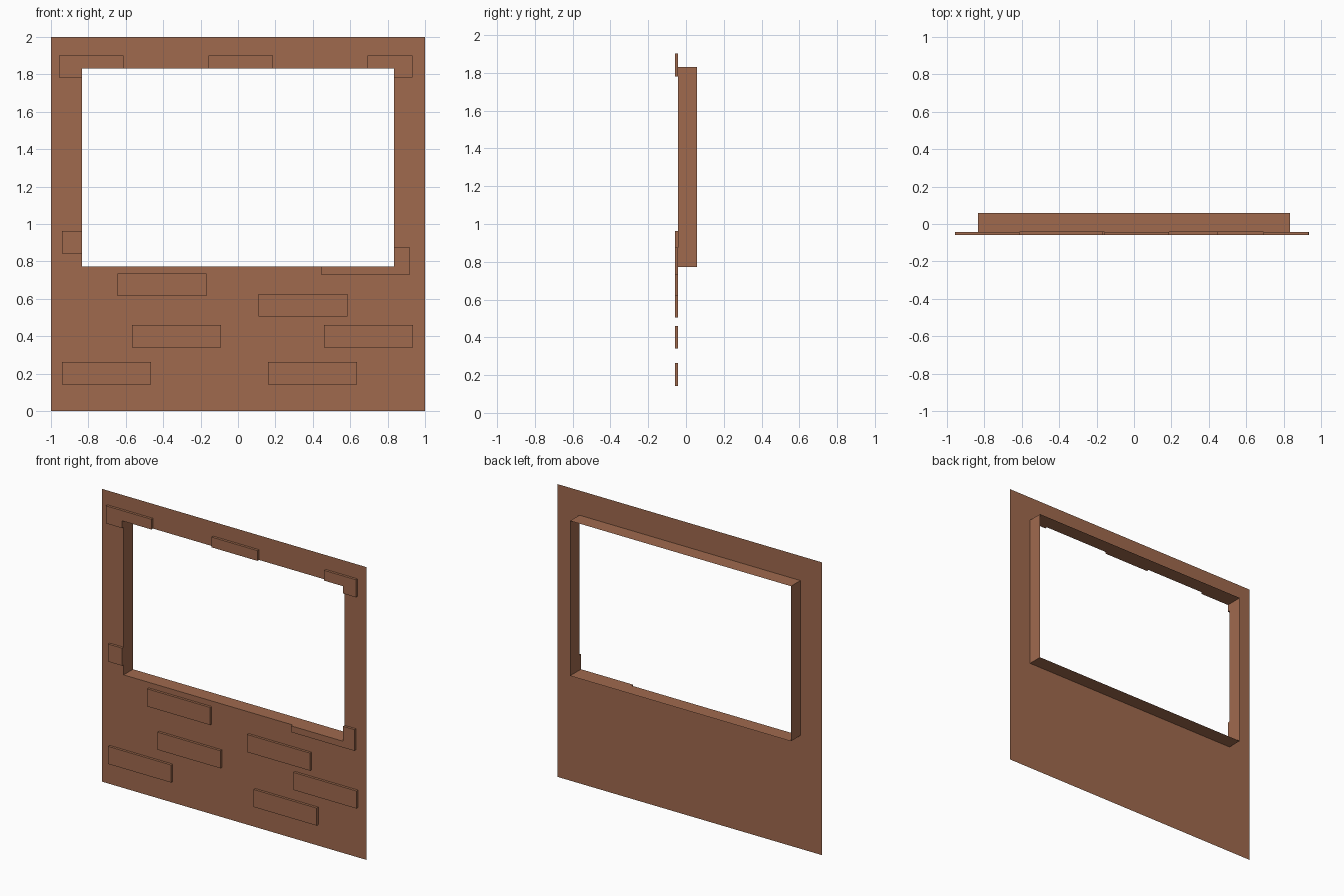
import bpy

if "Cube" in bpy.data.objects:
    bpy.data.objects.remove(bpy.data.objects["Cube"])

FRONT, WALL, BACK = -0.059, -0.042, 0.059      # depth layers
L, R, B, T = -0.835, 0.835, 0.773, 1.832       # window opening

mat = bpy.data.materials.new("brick_brown")
mat.diffuse_color = (0.352, 0.144, 0.076, 1)
mat.use_nodes = True
mat.node_tree.nodes["Principled BSDF"].inputs["Base Color"].default_value = mat.diffuse_color


def make(name, verts, faces):
    me = bpy.data.meshes.new(name)
    me.from_pydata(verts, [], faces)
    me.materials.append(mat)
    ob = bpy.data.objects.new(name, me)
    bpy.context.collection.objects.link(ob)
    return ob


def at(outline, y):
    return [(x, y, z) for x, z in outline]


def rect(x0, x1, z0, z1):
    return [(x0, z0), (x1, z0), (x1, z1), (x0, z1)]


hole = rect(L, R, B, T)

# Flat wall sheet around the window opening
make("wall", at(rect(-1, 1, 0, 2), WALL) + at(hole, WALL),
     [(i, (i + 1) % 4, 4 + (i + 1) % 4, 4 + i) for i in range(4)])

# Window reveal running backwards from the wall
make("window_reveal", at(hole, WALL) + at(hole, BACK),
     [(i, (i + 1) % 4, 4 + (i + 1) % 4, 4 + i) for i in range(4)])


# Raised bricks: front face plus rim, open where they sit on the wall
def brick(name, outline):
    n = len(outline)
    faces = [tuple(range(n))]
    faces += [(i, n + i, n + (i + 1) % n, (i + 1) % n) for i in range(n)]
    make(name, at(outline, FRONT) + at(outline, WALL), faces)


whole = [(-0.645, 0.615), (0.11, 0.505), (-0.567, 0.34),
         (0.46, 0.34), (-0.94, 0.143), (0.16, 0.143)]
for i, (x, z) in enumerate(whole):
    brick(f"brick_{i + 1}", rect(x, x + 0.476, z, z + 0.12))

# Bricks trimmed by the window opening
brick("brick_top_middle", rect(-0.158, 0.188, T, 1.902))
brick("brick_left_edge", rect(-0.94, L, 0.842, 0.962))
brick("brick_top_left", [(-0.958, 1.782), (L, 1.782), (L, T),
                         (-0.613, T), (-0.613, 1.902), (-0.958, 1.902)])
brick("brick_top_right", [(R, 1.782), (0.932, 1.782), (0.932, 1.902),
                          (0.693, 1.902), (0.693, T), (R, T)])
brick("brick_bottom_right", [(0.443, 0.73), (0.92, 0.73), (0.92, 0.875),
                             (R, 0.875), (R, B), (0.443, B)])
